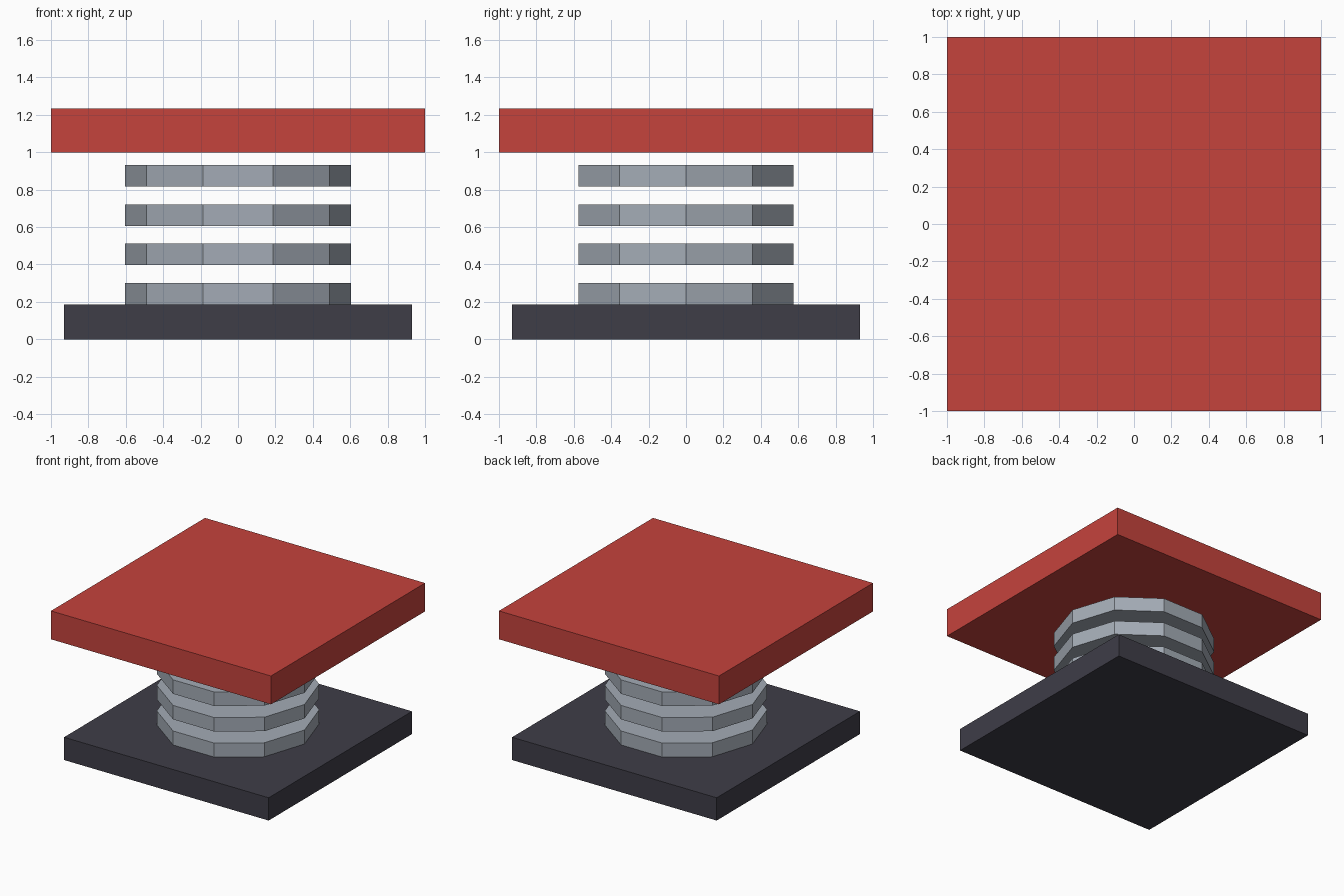
import bpy

cube = bpy.data.objects.get("Cube")
if cube:
    bpy.data.objects.remove(cube, do_unlink=True)


def make_material(name, color):
    mat = bpy.data.materials.new(name)
    mat.use_nodes = True
    mat.diffuse_color = (*color, 1)
    mat.node_tree.nodes["Principled BSDF"].inputs["Base Color"].default_value = (*color, 1)
    return mat


def finish(name, mat):
    obj = bpy.context.object
    obj.name = name
    obj.data.materials.append(mat)
    bpy.ops.object.transform_apply(location=False, rotation=False, scale=True)
    return obj


def plate(name, width, bottom, top, mat):
    bpy.ops.mesh.primitive_cube_add(size=1, location=(0, 0, (bottom + top) / 2))
    bpy.context.object.scale = (width, width, top - bottom)
    return finish(name, mat)


def coil(name, bottom, height, mat):
    # The default ring starts on +y, so a quarter turn puts corners on the x axis
    bpy.ops.mesh.primitive_cylinder_add(
        vertices=10, radius=0.605, depth=height,
        location=(0, 0, bottom + height / 2), rotation=(0, 0, 1.5708))
    return finish(name, mat)


red = make_material("pad red", (0.56, 0.056, 0.046))
steel = make_material("spring grey", (0.37, 0.41, 0.465))
dark = make_material("base charcoal", (0.049, 0.047, 0.064))

# Square base and jump pad
plate("base_plate", 1.86, 0, 0.187, dark)
plate("top_pad", 2, 1, 1.233, red)

# Stacked ten-sided spring coils
for i in range(4):
    coil(f"spring_coil_{i + 1}", 0.187 + 0.21 * i, 0.115, steel)
